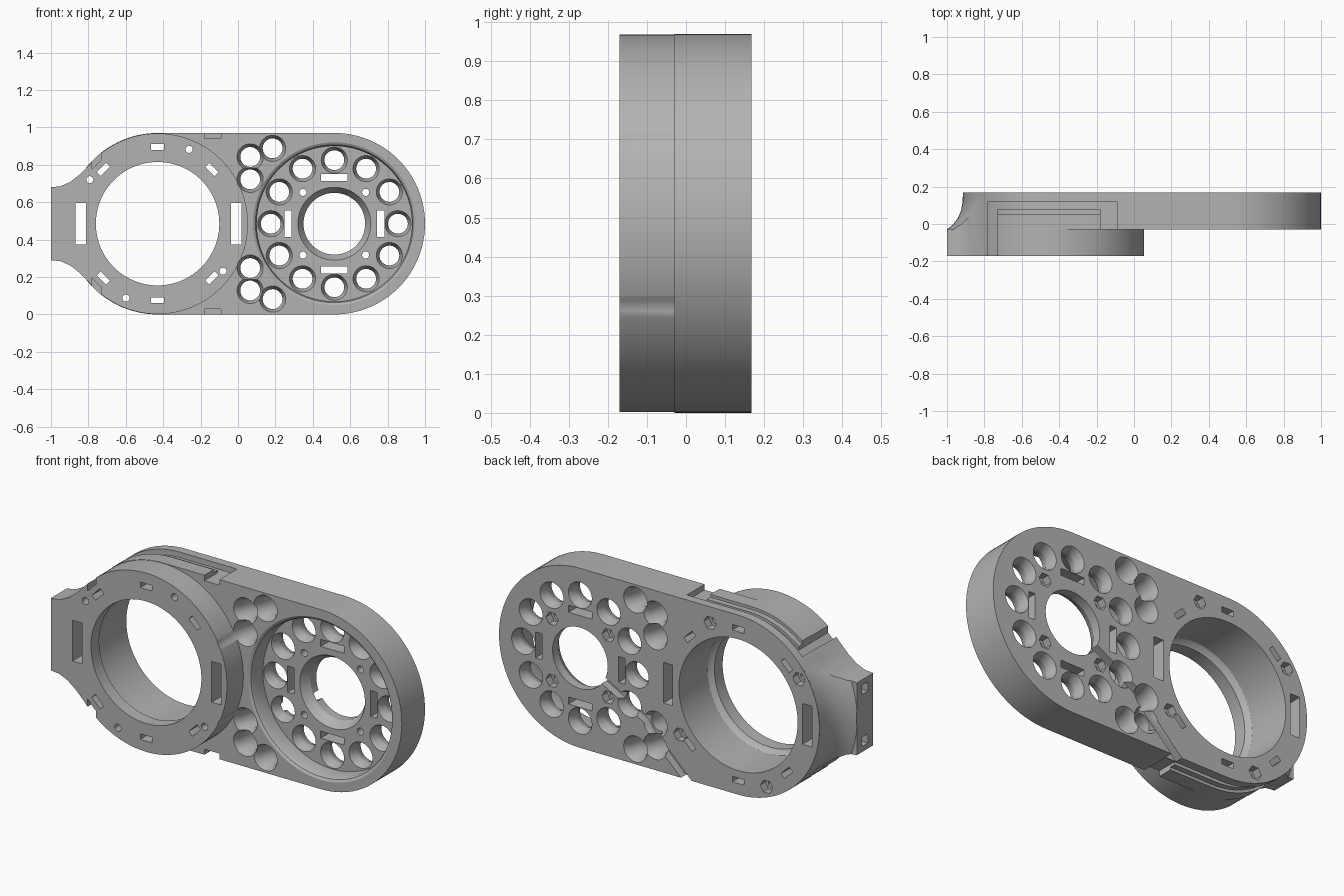
import bpy, bmesh
from math import sin, cos, pi, radians
from mathutils import Matrix, Vector

if "Cube" in bpy.data.objects:
    bpy.data.objects.remove(bpy.data.objects["Cube"])

MID = 0.485              # height of both circle centres
LEFT, RIGHT = -0.43, 0.515
FRONT, STEP, BACK = -0.17, -0.03, 0.168
OUT = 0.3                # overshoot for through cuts


# ---------- helpers ----------
def loft(bm, rings):
    """Bridge a list of point loops and cap both ends."""
    loops = [[bm.verts.new(p) for p in ring] for ring in rings]
    n = len(loops[0])
    for a, b in zip(loops, loops[1:]):
        for i in range(n):
            j = (i + 1) % n
            bm.faces.new((a[i], a[j], b[j], b[i]))
    bm.faces.new(loops[0])
    bm.faces.new(loops[-1])


def lathe(bm, cx, cz, profile, n=64):
    """Profile of (radius, y) turned about a front-to-back axis."""
    loft(bm, [[(cx + r * cos(2 * pi * i / n), y, cz + r * sin(2 * pi * i / n))
               for i in range(n)] for r, y in profile])


def prism(bm, pts, y0, y1):
    loft(bm, [[(x, y, z) for x, z in pts] for y in (y0, y1)])


def plan_prism(bm, pts):
    loft(bm, [[(x, y, z) for x, y in pts] for z in (-0.2, 1.2)])


def slot(bm, x, z, w, h, turn=0, y0=-OUT, y1=OUT):
    rot = Matrix.Rotation(turn, 2)
    corners = [rot @ Vector((w * a / 2, h * b / 2))
               for a, b in ((-1, -1), (1, -1), (1, 1), (-1, 1))]
    prism(bm, [(x + c.x, z + c.y) for c in corners], y0, y1)


def finish(name, bm):
    bmesh.ops.recalc_face_normals(bm, faces=bm.faces)
    me = bpy.data.meshes.new(name)
    bm.to_mesh(me)
    bm.free()
    ob = bpy.data.objects.new(name, me)
    bpy.context.collection.objects.link(ob)
    return ob


def combine(target, build, operation="DIFFERENCE"):
    """Build a helper solid, apply it to the target, then discard it."""
    if callable(build):
        bm = bmesh.new()
        build(bm)
        tool = finish("cutter", bm)
    else:
        tool = build
    tool.hide_render = True
    mod = target.modifiers.new("cut", "BOOLEAN")
    mod.operation, mod.solver, mod.object = operation, "EXACT", tool
    bpy.context.view_layer.update()
    deps = bpy.context.evaluated_depsgraph_get()
    result = bpy.data.meshes.new_from_object(target.evaluated_get(deps))
    target.modifiers.clear()
    target.data = result
    bpy.data.objects.remove(tool)


def stadium(r, n=48):
    right = [(RIGHT + r * cos(a), MID + r * sin(a))
             for a in (-pi / 2 + pi * i / n for i in range(n + 1))]
    left = [(LEFT + r * cos(a), MID + r * sin(a))
            for a in (pi / 2 + pi * i / n for i in range(n + 1))]
    return right + left


def polar(cx, r, degrees):
    a = radians(degrees)
    return cx + r * cos(a), MID + r * sin(a)


# ---------- main plate and front ring ----------
bm = bmesh.new()
prism(bm, stadium(0.485), STEP, BACK)
body = finish("bracket_body", bm)
combine(body, lambda b: lathe(b, LEFT, MID, [(0.483, FRONT), (0.483, 0.0)], 96), "UNION")

# ---------- side tab with flared sides and hollowed back ----------
upper = [(-1.0, 0.195), (-0.95, 0.2), (-0.9, 0.222), (-0.85, 0.26),
         (-0.81, 0.3), (-0.77, 0.34), (-0.65, 0.34)]
bm = bmesh.new()
prism(bm, [(x, MID + d) for x, d in upper] + [(x, MID - d) for x, d in reversed(upper)],
      FRONT, BACK - 0.005)
tab = finish("side_tab", bm)
combine(tab, lambda b: lathe(b, LEFT, MID, [
    (0.7, -OUT), (0.7, STEP), (0.572, STEP), (0.54, -0.005), (0.513, 0.03),
    (0.495, 0.07), (0.486, 0.12), (0.483, OUT)], 96), "INTERSECT")
combine(body, tab, "UNION")


# ---------- edge channels, top and bottom ----------
def groove(points, floor_radius):
    bm = bmesh.new()
    plan_prism(bm, points)
    tool = finish("groove_cutter", bm)
    combine(tool, lambda b: prism(b, stadium(floor_radius), -0.5, 0.5))
    combine(body, tool)


groove([(-0.78, -OUT), (-0.78, 0.12), (-0.09, 0.12), (-0.09, -OUT),
        (-0.18, -OUT), (-0.18, 0.08), (-0.73, 0.08), (-0.73, -OUT)], 0.455)
groove([(-0.74, 0.05), (-0.18, 0.05), (-0.18, 0.1), (-0.74, 0.1)], 0.47)

# ---------- large bore, round recess and centre hole ----------
combine(body, lambda b: lathe(b, LEFT, MID, [
    (0.33, -OUT), (0.33, -0.1), (0.345, -0.09), (0.355, -0.075), (0.355, OUT)], 96))
combine(body, lambda b: lathe(b, RIGHT, MID, [
    (0.435, -OUT), (0.435, STEP), (0.422, -0.022), (0.415, -0.005), (0.415, 0.07)], 96))
combine(body, lambda b: lathe(b, RIGHT, MID, [
    (0.195, 0.0), (0.195, 0.07), (0.165, 0.12), (0.165, OUT)]))


# ---------- round holes, flared at both mouths ----------
def flared(b, x, z, front):
    lathe(b, x, z, [(0.07, -OUT), (0.07, front), (0.053, front + 0.04),
                    (0.053, BACK - 0.04), (0.07, BACK), (0.07, OUT)], 32)


def main_holes(b):
    for i in range(12):
        flared(b, *polar(RIGHT, 0.34, 30 * i), 0.07)
    for s in (-1, 1):
        flared(b, 0.185, MID + s * 0.403, STEP)
        flared(b, 0.065, MID + s * 0.237, STEP)


def outer_holes(b):
    for s in (-1, 1):
        flared(b, 0.065, MID + s * 0.357, STEP)


combine(body, main_holes)
combine(body, outer_holes)


# ---------- rectangular slots ----------
def slots(b):
    for i in range(4):
        x, z = polar(RIGHT, 0.248, 90 * i)
        slot(b, x, z, 0.038, 0.14, radians(90 * i))
    for deg in (45, 90, 135, 225, 270, 315):
        x, z = polar(LEFT, 0.41, deg)
        slot(b, x, z, 0.03, 0.07, radians(deg))
    for x in (-0.842, -0.01):
        slot(b, x, MID, 0.056, 0.22)


combine(body, slots)

# ---------- screw holes with hexagonal nut pockets behind ----------
screws = [polar(LEFT, 0.432, d) for d in (67, 147, 247, 324)]
screws += [polar(RIGHT, 0.237, d) for d in (45, 135, 225, 315)]


def screw_holes(b):
    for x, z in screws:
        lathe(b, x, z, [(0.019, -OUT), (0.019, OUT)], 20)


def nut_pockets(b):
    for x, z in screws:
        lathe(b, x, z, [(0.037, 0.125), (0.037, OUT)], 6)


combine(body, screw_holes)
combine(body, nut_pockets)


# ---------- pockets in the end of the tab ----------
def end_pockets(b):
    for s in (-1, 1):
        slot(b, -1.0, MID + s * 0.14, 0.16, 0.05, 0, -0.125, -0.075)


combine(body, end_pockets)

# ---------- cable channel across the back ----------
path = [(-0.17, -0.05), (0.05, 0.165), (0.12, 0.255), (0.22, 0.315), (0.41, 0.42)]
w = 0.016
combine(body, lambda b: prism(
    b, [(x - w, z + w) for x, z in path] + [(x + w, z - w) for x, z in reversed(path)],
    0.125, OUT))

# ---------- colour and shading ----------
grey = bpy.data.materials.new("plain_grey")
grey.use_nodes = True
colour = (0.45, 0.45, 0.45, 1)
grey.diffuse_color = colour
grey.node_tree.nodes["Principled BSDF"].inputs["Base Color"].default_value = colour
body.data.materials.clear()
body.data.materials.append(grey)
for poly in body.data.polygons:
    poly.material_index = 0

bpy.ops.object.select_all(action="DESELECT")
body.select_set(True)
bpy.context.view_layer.objects.active = body
bpy.ops.object.shade_smooth_by_angle(angle=radians(30))
